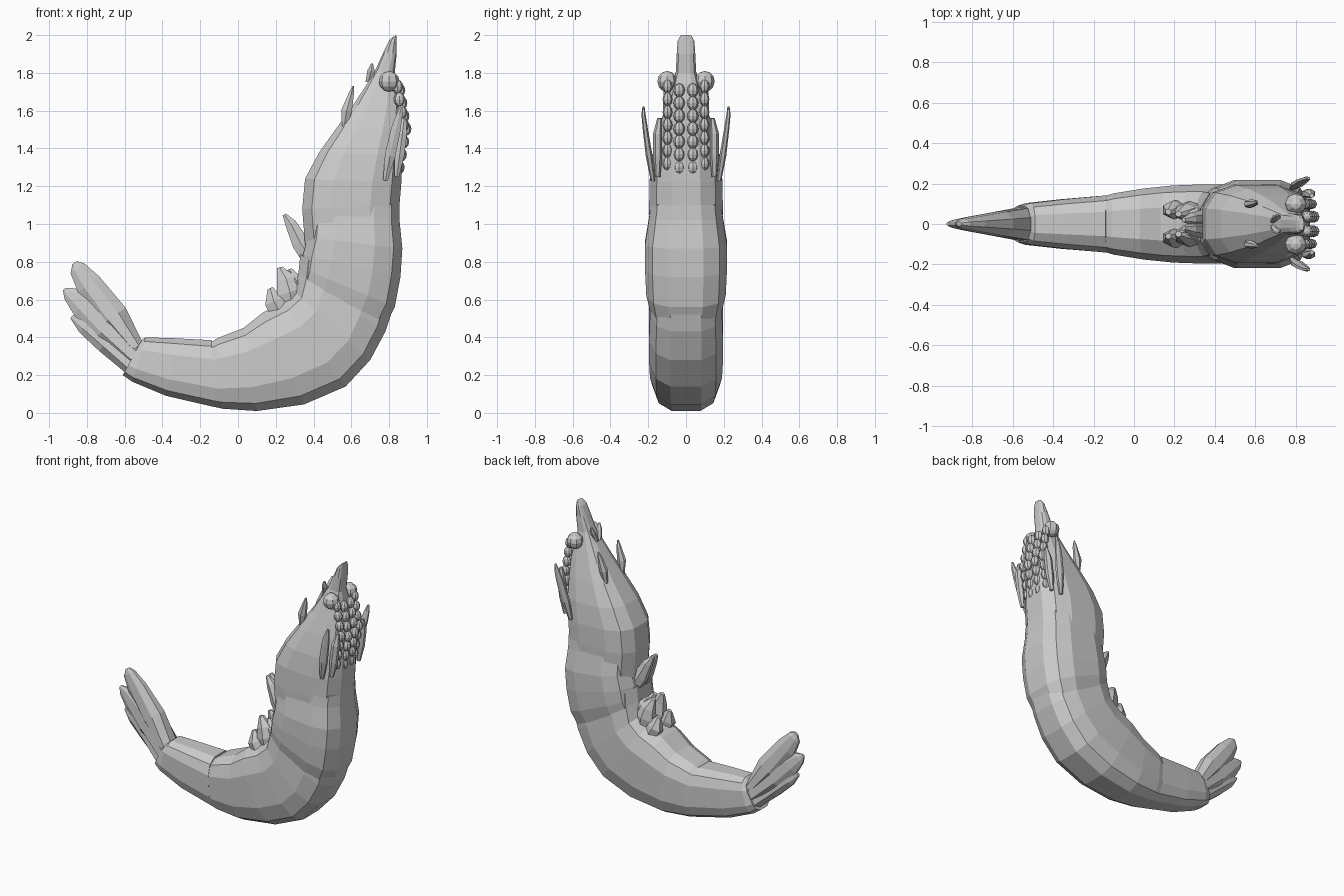
import bpy, bmesh, math
from mathutils import Vector

def loft(name, stations, n=12, p=0.8, mirror=False):
    """Skin rings; station = (outer x, outer z, inner x, inner z, half width, y centre)."""
    bm = bmesh.new()
    for side in ((1, -1) if mirror else (1,)):
        rings = []
        for ax, az, bx, bz, w, y in stations:
            ring = []
            for i in range(n):
                t = 2 * math.pi * (i + 0.5) / n
                c, s = math.cos(t), math.sin(t)
                u = math.copysign(abs(c) ** p, c) / math.cos(math.pi / n) ** p
                v = math.copysign(abs(s) ** p, s)
                ring.append(bm.verts.new(((ax + bx) / 2 + u * (ax - bx) / 2,
                                          side * y + w * v,
                                          (az + bz) / 2 + u * (az - bz) / 2)))
            rings.append(ring)
        for r, q in zip(rings, rings[1:]):
            for i in range(n):
                bm.faces.new((r[i], r[(i + 1) % n], q[(i + 1) % n], q[i]))
        bm.faces.new(rings[0][::-1])
        bm.faces.new(rings[-1])
    bmesh.ops.recalc_face_normals(bm, faces=bm.faces)
    me = bpy.data.meshes.new(name)
    bm.to_mesh(me)
    bm.free()
    ob = bpy.data.objects.new(name, me)
    bpy.context.collection.objects.link(ob)
    return ob

def blade(name, path, n=6, mirror=True):
    """Leaf or limb along a path of (x, y, z, in-plane radius, y radius)."""
    d = Vector((path[-1][0] - path[0][0], path[-1][2] - path[0][2])).normalized()
    st = [(x + d.y * r, z - d.x * r, x - d.y * r, z + d.x * r, w, y) for x, y, z, r, w in path]
    return loft(name, st, n, 1.0, mirror)

def beads(name, items):
    """Mirrored low-poly balls: (x, y, z, rx, ry, rz)."""
    bm = bmesh.new()
    for x, y, z, rx, ry, rz in items:
        for s in (1, -1):
            vs = bmesh.ops.create_uvsphere(bm, u_segments=8, v_segments=6, radius=1)["verts"]
            for v in vs:
                v.co = Vector((x + v.co.x * rx, s * y + v.co.y * ry, z + v.co.z * rz))
    me = bpy.data.meshes.new(name)
    bm.to_mesh(me)
    bm.free()
    bpy.context.collection.objects.link(bpy.data.objects.new(name, me))

# Last abdomen segment
loft("tail_segment", [(-.61, .20, -.51, .385, .09, 0), (-.56, .165, -.49, .40, .105, 0),
                      (-.38, .09, -.33, .395, .125, 0), (-.12, .03, -.14, .385, .145, 0)], p=.65)
# Curved abdomen
loft("abdomen", [(-.14, .035, -.15, .37, .14, 0), (-.08, .022, -.11, .395, .155, 0),
                 (.1, .01, .03, .45, .18, 0), (.35, .045, .13, .53, .195, 0),
                 (.57, .14, .23, .58, .20, 0), (.70, .28, .30, .64, .20, 0),
                 (.78, .43, .32, .74, .195, 0), (.81, .52, .33, .84, .19, 0)], p=.65)
# Thorax plate
loft("thorax", [(.775, .45, .32, .70, .19, 0), (.83, .56, .335, .77, .215, 0),
                (.86, .72, .345, .84, .222, 0), (.87, .87, .37, .93, .222, 0),
                (.855, 1.02, .38, 1.04, .20, 0), (.855, 1.10, .40, 1.12, .19, 0)], p=.65)
# Carapace with rostrum
loft("carapace", [(.84, .90, .395, .835, .17, 0), (.85, .98, .355, .89, .197, 0),
                  (.855, 1.10, .34, 1.08, .20, 0), (.865, 1.22, .355, 1.24, .197, 0),
                  (.87, 1.36, .43, 1.38, .18, 0), (.87, 1.50, .53, 1.52, .145, 0),
                  (.865, 1.62, .61, 1.63, .11, 0), (.845, 1.72, .675, 1.73, .08, 0),
                  (.83, 1.80, .725, 1.81, .055, 0), (.84, 1.90, .77, 1.91, .05, 0),
                  (.84, 1.97, .80, 1.97, .045, 0), (.84, 2.0, .82, 1.99, .03, 0)], p=.7)

# Tail fan blades
for nm, path in (
    ("fan_upper", [(-.54, 0, .345, .045, .085), (-.66, 0, .51, .08, .065),
                   (-.79, 0, .68, .07, .04), (-.85, 0, .765, .045, .025), (-.865, 0, .795, .015, .012)]),
    ("fan_middle", [(-.55, 0, .30, .06, .09), (-.70, 0, .45, .085, .058),
                    (-.82, 0, .57, .07, .035), (-.89, 0, .63, .04, .02), (-.92, 0, .655, .01, .01)]),
    ("fan_lower", [(-.57, 0, .25, .045, .085), (-.70, 0, .37, .055, .05),
                   (-.81, 0, .46, .045, .03), (-.88, 0, .51, .012, .012)])):
    blade(nm, path, 8, False)

# Swimming legs folded against the inside of the curve
blade("swim_leg_front", [(.40, .035, .80, .05, .05), (.33, .03, .90, .045, .04),
                         (.28, .025, 1.00, .03, .03), (.245, .02, 1.05, .01, .012)])
blade("swim_leg_middle", [(.29, .05, .54, .05, .06), (.275, .06, .64, .07, .055),
                          (.255, .06, .71, .05, .04), (.22, .05, .77, .015, .015)])
blade("swim_leg_upper", [(.34, .05, .60, .03, .05), (.31, .05, .70, .035, .045),
                         (.27, .04, .76, .015, .015)])
blade("swim_leg_rear", [(.24, .07, .50, .05, .05), (.19, .07, .59, .05, .045),
                        (.17, .06, .66, .015, .015)])

# Feelers on the inner side of the head
blade("small_feeler", [(.56, .09, 1.50, .01, .012), (.575, .10, 1.60, .028, .022),
                       (.60, .105, 1.69, .014, .014), (.61, .11, 1.73, .004, .006)])
# Long side flaps
blade("side_flap", [(.78, .175, 1.23, .012, .012), (.805, .195, 1.36, .028, .018),
                    (.835, .215, 1.50, .026, .014), (.855, .225, 1.58, .016, .011),
                    (.865, .225, 1.62, .006, .006)])
blade("inner_flap", [(.84, .15, 1.25, .012, .014), (.855, .15, 1.36, .025, .024),
                     (.87, .15, 1.48, .025, .024), (.88, .14, 1.56, .010, .012)])

# Eyes
beads("eyes", [(.80, .10, 1.755, .055, .052, .055), (.79, .055, 1.745, .03, .03, .03)])
# Jointed mouth legs in rows down the head
rows = []
for i in range(7):
    z = 1.30 + i * .068
    x = .888 - .012 * abs(i - 3) * (0.9 if i > 3 else 1.0)
    rows.append((x, .036, z, .03, .03, .037))
    rows.append((x - .012, .098, z + .02, .03, .026, .037))
beads("mouth_legs", rows)
blade("head_spine", [(.69, .015, 1.75, .015, .012), (.705, .035, 1.81, .02, .012),
                     (.71, .045, 1.85, .005, .005)])
